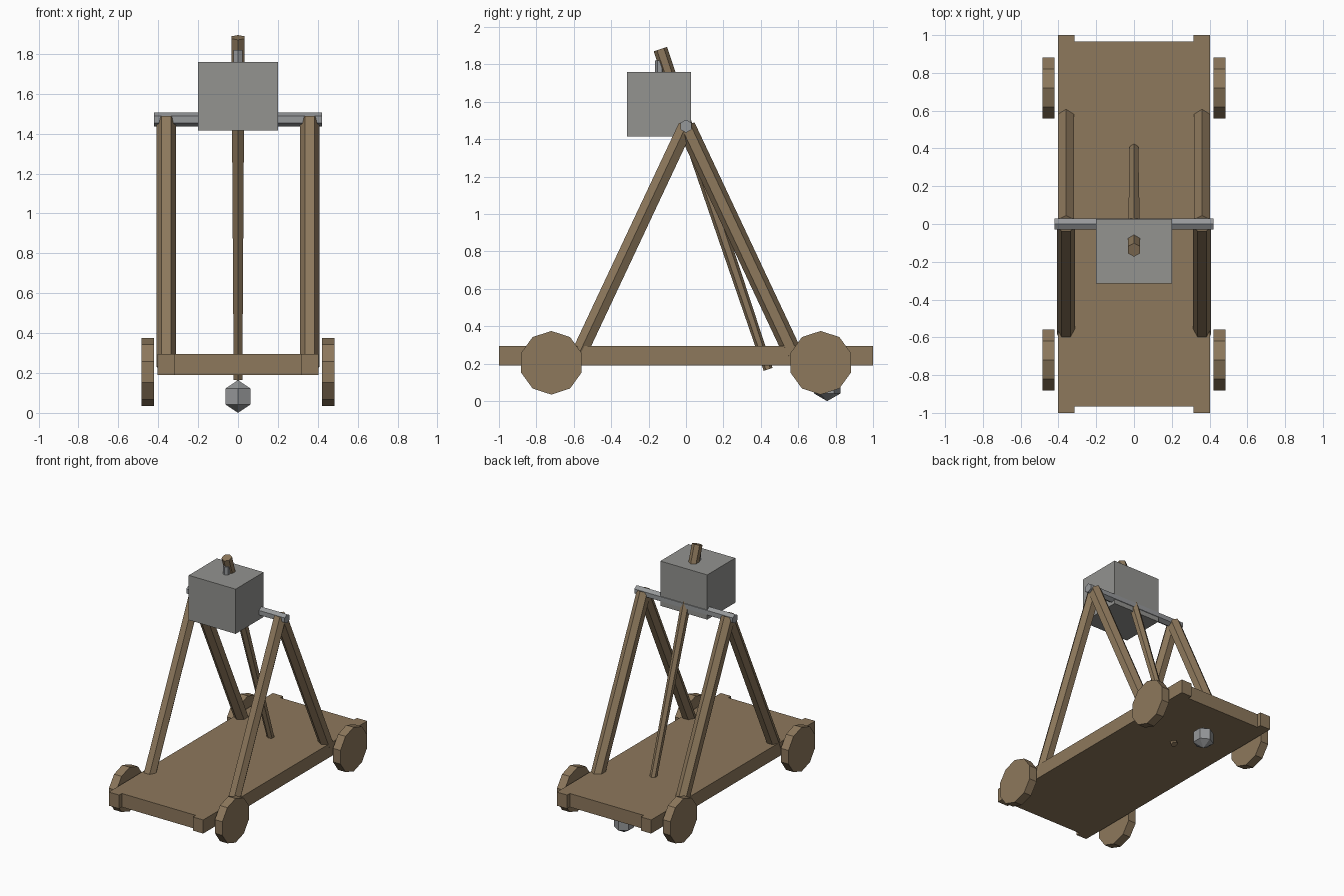
import bpy, bmesh, math
from mathutils import Vector

if "Cube" in bpy.data.objects:
    bpy.data.objects.remove(bpy.data.objects["Cube"])


def material(name, rgb):
    m = bpy.data.materials.new(name)
    lin = [c / 255 / 12.92 if c / 255 <= 0.04045 else ((c / 255 + 0.055) / 1.055) ** 2.4 for c in rgb]
    m.diffuse_color = (*lin, 1)
    m.use_nodes = True
    m.node_tree.nodes["Principled BSDF"].inputs["Base Color"].default_value = m.diffuse_color
    return m


wood = material("brown wood", (141, 120, 92))
stone = material("grey stone", (147, 147, 144))
iron = material("grey iron", (150, 152, 154))


def finish(name, bm, mat):
    bmesh.ops.recalc_face_normals(bm, faces=bm.faces)
    mesh = bpy.data.meshes.new(name)
    bm.to_mesh(mesh)
    bm.free()
    mesh.materials.append(mat)
    ob = bpy.data.objects.new(name, mesh)
    bpy.context.collection.objects.link(ob)


def box(name, lo, hi, mat):
    bm = bmesh.new()
    bmesh.ops.create_cube(bm, size=1)
    lo, hi = Vector(lo), Vector(hi)
    for v in bm.verts:
        v.co = (lo + hi) / 2 + v.co * (hi - lo)
    finish(name, bm, mat)


def beam(name, start, end, r0, r1, mat, sides=6, turn=30):
    """Straight prism between two points; turn rotates its cross-section."""
    start, end = Vector(start), Vector(end)
    d = (end - start).normalized()
    u = Vector((0, 1, 0)) if abs(d.x) > 0.9 else Vector((1, 0, 0))
    w = d.cross(u)
    bm = bmesh.new()
    rings = []
    for p, r in ((start, r0), (end, r1)):
        angles = [math.radians(turn + 360 * i / sides) for i in range(sides)]
        rings.append([bm.verts.new(p + r * (u * math.cos(a) + w * math.sin(a))) for a in angles])
    for ring in rings:
        bm.faces.new(ring)
    for i in range(sides):
        j = (i + 1) % sides
        bm.faces.new((rings[0][i], rings[0][j], rings[1][j], rings[1][i]))
    finish(name, bm, mat)


# Deck between two slightly longer side rails
box("deck", (-0.315, -0.967, 0.19), (0.315, 0.967, 0.295), wood)
for s, side in ((-1, "left"), (1, "right")):
    a, b = sorted((s * 0.315, s * 0.403))
    box(side + "_rail", (a, -1, 0.19), (b, 1, 0.295), wood)
    # A-frame legs and wheels
    for t, end in ((-1, "front"), (1, "back")):
        beam(f"{end}_{side}_leg", (s * 0.36, t * 0.583, 0.23), (s * 0.36, 0, 1.47),
             0.05 if t > 0 else 0.048, 0.05 if t > 0 else 0.048, wood,
             turn=30 if t > 0 else 0)
        beam(f"{end}_{side}_wheel", (s * 0.42, t * 0.72, 0.205), (s * 0.484, t * 0.72, 0.205),
             0.17, 0.17, wood, sides=10, turn=18)

# Pivot axle and tapered throwing arm
beam("pivot_axle", (-0.42, 0, 1.47), (0.42, 0, 1.47), 0.035, 0.035, iron)
beam("throwing_arm", (0, 0.439, 0.17), (0, -0.137, 1.882), 0.025, 0.038, wood)

# Counterweight with its hanger
box("counterweight", (-0.2, -0.315, 1.415), (0.2, 0.027, 1.76), stone)
beam("counterweight_hanger", (0, -0.14, 1.6), (0, -0.14, 1.82), 0.026, 0.026, iron)

# Low-poly ball under the deck
bm = bmesh.new()
bmesh.ops.create_uvsphere(bm, u_segments=6, v_segments=3, radius=0.082)
bmesh.ops.translate(bm, verts=bm.verts, vec=(0, 0.755, 0.082))
finish("projectile_ball", bm, iron)
